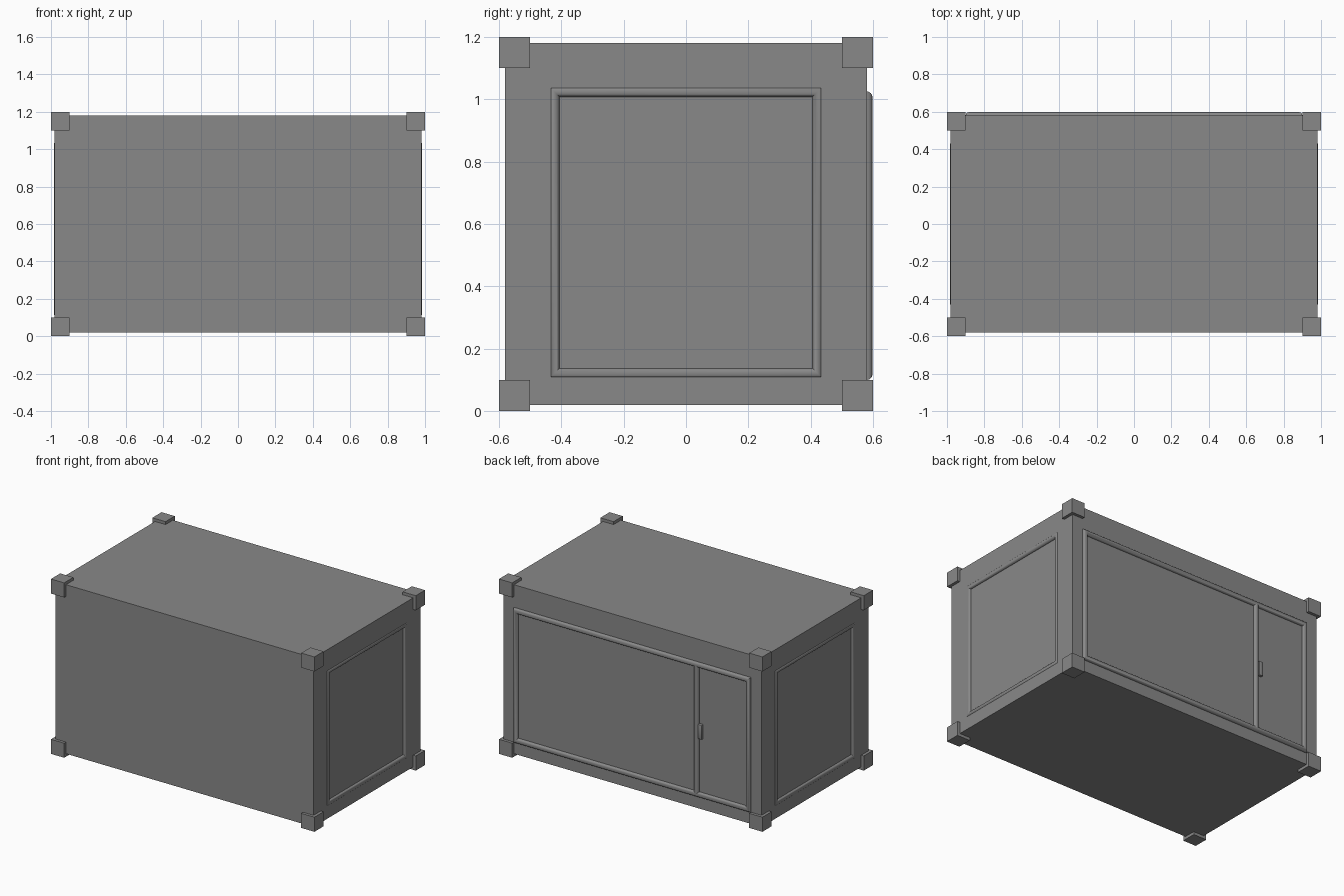
import bpy, bmesh, math
from mathutils import Matrix, Vector

cube = bpy.data.objects.get("Cube")
if cube:
    bpy.data.objects.remove(cube)

grey = bpy.data.materials.new("painted grey")
grey.use_nodes = True
COLOUR = (0.25, 0.25, 0.25, 1)
grey.diffuse_color = COLOUR
grey.node_tree.nodes["Principled BSDF"].inputs["Base Color"].default_value = COLOUR


def add_object(name, bm, smooth=False):
    bmesh.ops.recalc_face_normals(bm, faces=bm.faces)
    mesh = bpy.data.meshes.new(name)
    bm.to_mesh(mesh)
    bm.free()
    mesh.materials.append(grey)
    obj = bpy.data.objects.new(name, mesh)
    bpy.context.collection.objects.link(obj)
    if smooth:
        bpy.ops.object.select_all(action="DESELECT")
        obj.select_set(True)
        bpy.context.view_layer.objects.active = obj
        bpy.ops.object.shade_smooth_by_angle(angle=math.radians(40))
    return obj


def box_mesh(low, high):
    low, high = Vector(low), Vector(high)
    bm = bmesh.new()
    bmesh.ops.create_cube(bm, size=1, matrix=Matrix.Translation((low + high) / 2)
                          @ Matrix.Diagonal((*(high - low), 1)))
    return bm


def wall_matrix(u, n, offset):
    """Local x runs along the wall, y is up and z points out of the wall."""
    u, n = Vector(u), Vector(n)
    m = Matrix((u, (0, 0, 1), n)).transposed().to_4x4()
    m.translation = n * offset
    return m


def round_frame(name, matrix, half_width, z0, z1, radius, start=0):
    """Mitred rectangular moulding with a rounded section."""
    bm = bmesh.new()
    steps, rings = 12, []
    for i in range(steps + 1):
        a = start + (math.pi - start) * i / steps
        inset, out = radius * (1 - math.cos(a)), radius * math.sin(a)
        w, lo, hi = half_width - inset, z0 + inset, z1 - inset
        corners = ((-w, lo), (w, lo), (w, hi), (-w, hi))
        rings.append([bm.verts.new(matrix @ Vector((x, y, out))) for x, y in corners])
    for a, b in zip(rings, rings[1:]):
        for k in range(4):
            j = (k + 1) % 4
            bm.faces.new((a[k], a[j], b[j], b[k]))
    return add_object(name, bm, smooth=True)


# Body with a shallow recessed panel in each end wall
bm = box_mesh((-0.98, -0.58, 0.02), (0.98, 0.58, 1.18))
bm.normal_update()
ends = [f for f in bm.faces if abs(f.normal.x) > 0.9]
bmesh.ops.inset_individual(bm, faces=ends, thickness=0.1)
for f in ends:
    for v in f.verts:
        v.co.y = math.copysign(0.413, v.co.y)
        v.co.z = 1.015 if v.co.z > 0.6 else 0.13
for f in bmesh.ops.extrude_discrete_faces(bm, faces=ends)["faces"]:
    for v in f.verts:
        v.co.x -= math.copysign(0.012, v.co.x)
add_object("container_body", bm)

# Corner blocks
for x in (-1, 1):
    for y in (-1, 1):
        for level, z in (("lower", 0), ("upper", 1.1)):
            cx, cy = x * 0.95, y * 0.55
            name = "%s_%s_%s_corner" % (level, "back" if y > 0 else "front",
                                        "left" if x > 0 else "right")
            add_object(name, box_mesh((cx - 0.05, cy - 0.05, z),
                                      (cx + 0.05, cy + 0.05, z + 0.1)))

# End frames, half sunk into the walls
for side, name in ((1, "left_end_frame"), (-1, "right_end_frame")):
    round_frame(name, wall_matrix((0, side, 0), (side, 0, 0), 0.969), 0.438, 0.105, 1.04, 0.016)

# Back frame with a door post
back = wall_matrix((-1, 0, 0), (0, 1, 0), 0.58)
round_frame("back_frame", back, 0.9, 0.1, 1.025, 0.018)

bm = bmesh.new()
rows = []
for i in range(13):
    a = math.pi * i / 12
    rows.append([bm.verts.new((-0.49 + 0.018 * math.cos(a), 0.58 + 0.018 * math.sin(a), z))
                 for z in (0.118, 1.007)])
for a, b in zip(rows, rows[1:]):
    bm.faces.new((a[0], b[0], b[1], a[1]))
add_object("door_post", bm, smooth=True)

# Door handle
bm = box_mesh((-0.537, 0.575, 0.505), (-0.507, 0.598, 0.605))
bmesh.ops.bevel(bm, geom=bm.edges[:], offset=0.005, segments=2, affect="EDGES", profile=0.5)
add_object("door_handle", bm, smooth=True)
